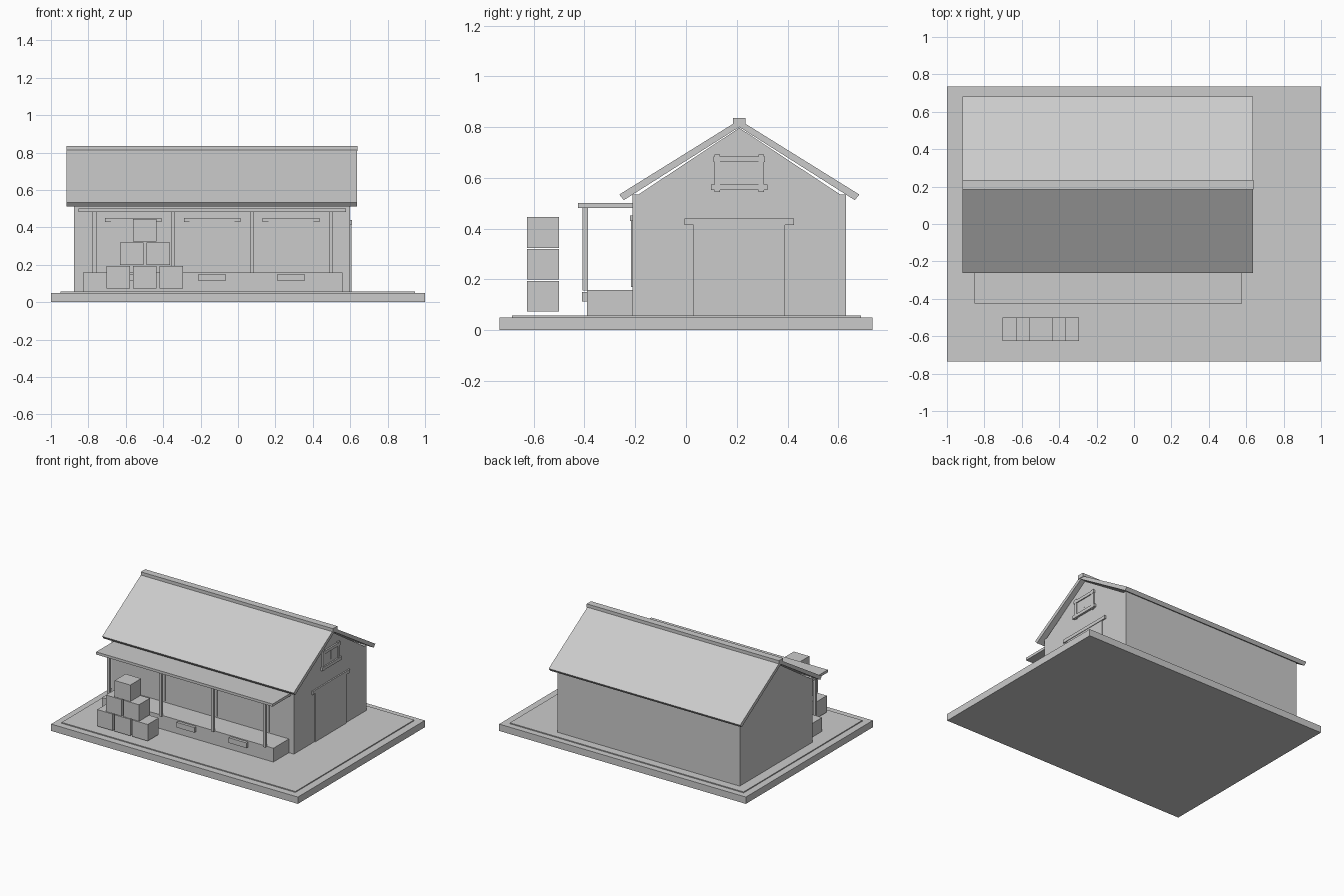
import bpy

if "Cube" in bpy.data.objects:
    bpy.data.objects.remove(bpy.data.objects["Cube"])


def prism(name, profile, x0, x1):
    """Extrude a (y, z) profile along x."""
    n = len(profile)
    verts = [(x, y, z) for x in (x0, x1) for y, z in profile]
    faces = [tuple(range(n))[::-1], tuple(range(n, 2 * n))]
    faces += [(i, (i + 1) % n, n + (i + 1) % n, n + i) for i in range(n)]
    mesh = bpy.data.meshes.new(name)
    mesh.from_pydata(verts, [], faces)
    mesh.update()
    obj = bpy.data.objects.new(name, mesh)
    bpy.context.collection.objects.link(obj)
    return obj


def box(name, x0, x1, y0, y1, z0, z1):
    return prism(name, [(y0, z0), (y1, z0), (y1, z1), (y0, z1)], x0, x1)


MID = 0.21      # y of the ridge
WALL_X = 0.60   # right gable wall
WALL_Y = -0.21  # front wall

# Ground slabs
box("base_slab", -1, 1, -0.735, 0.735, 0, 0.05)
box("yard_surface", -0.95, 0.945, -0.685, 0.69, 0.045, 0.057)

# Walls and gable
box("shed_walls", -0.877, WALL_X, WALL_Y, 0.63, 0.05, 0.535)
prism("gable", [(-0.188, 0.534), (0.608, 0.534), (MID, 0.797)], -0.877, WALL_X)

# Pitched roof, two mirrored panels and a ridge cap
for side, label in ((-1, "front"), (1, "back")):
    section = [(0.473, 0.534), (0.455, 0.512), (0.0, 0.800), (0.0, 0.828)]
    points = [(MID + side * d, z) for d, z in section]
    if side < 0:
        points.reverse()
    prism(label + "_roof_panel", points[::-1], -0.917, 0.635)
box("ridge_cap", -0.917, 0.64, 0.185, 0.235, 0.808, 0.836)

# Loading dock, canopy and posts
box("loading_dock", -0.83, 0.56, -0.39, WALL_Y, 0.05, 0.158)
box("canopy", -0.852, 0.578, -0.425, WALL_Y, 0.481, 0.5)
for i in range(4):
    x = -0.767 + 0.421 * i
    box(f"canopy_post_{i}", x - 0.01, x + 0.01, -0.407, -0.387, 0.155, 0.485)

# Dock doors with header rails and bumpers
for i in range(3):
    x = -0.56 + 0.422 * i
    box(f"dock_door_{i}", x - 0.12, x + 0.12, WALL_Y - 0.006, WALL_Y, 0.17, 0.432)
    box(f"door_rail_{i}", x - 0.152, x + 0.152, WALL_Y - 0.01, WALL_Y, 0.43, 0.451)
    box(f"dock_bumper_{i}", x - 0.072, x + 0.072, -0.41, -0.388, 0.112, 0.15)

# Large side door on the right gable
box("side_door", WALL_X, WALL_X + 0.006, 0.03, 0.39, 0.057, 0.416)
box("side_door_rail", WALL_X, WALL_X + 0.01, -0.005, 0.425, 0.415, 0.439)

# Loft hatch in the gable
box("loft_panel", WALL_X, WALL_X + 0.005, 0.13, 0.29, 0.57, 0.665)
for y, label in ((0.123, "left"), (0.296, "right")):
    box(f"loft_{label}_jamb", WALL_X, WALL_X + 0.01, y - 0.011, y + 0.011, 0.545, 0.692)
box("loft_head", WALL_X, WALL_X + 0.012, 0.108, 0.312, 0.662, 0.684)
box("loft_sill", WALL_X, WALL_X + 0.015, 0.098, 0.322, 0.551, 0.574)
box("loft_seam", WALL_X, WALL_X + 0.008, 0.207, 0.213, 0.595, 0.655)

# Stack of crates, three, two and one
for row in range(3):
    for k in range(3 - row):
        x = -0.64 + 0.071 * row + 0.142 * k
        z = 0.073 + 0.1255 * row
        box(f"crate_{row}_{k}", x - 0.063, x + 0.063, -0.626, -0.5, z, z + 0.121)
